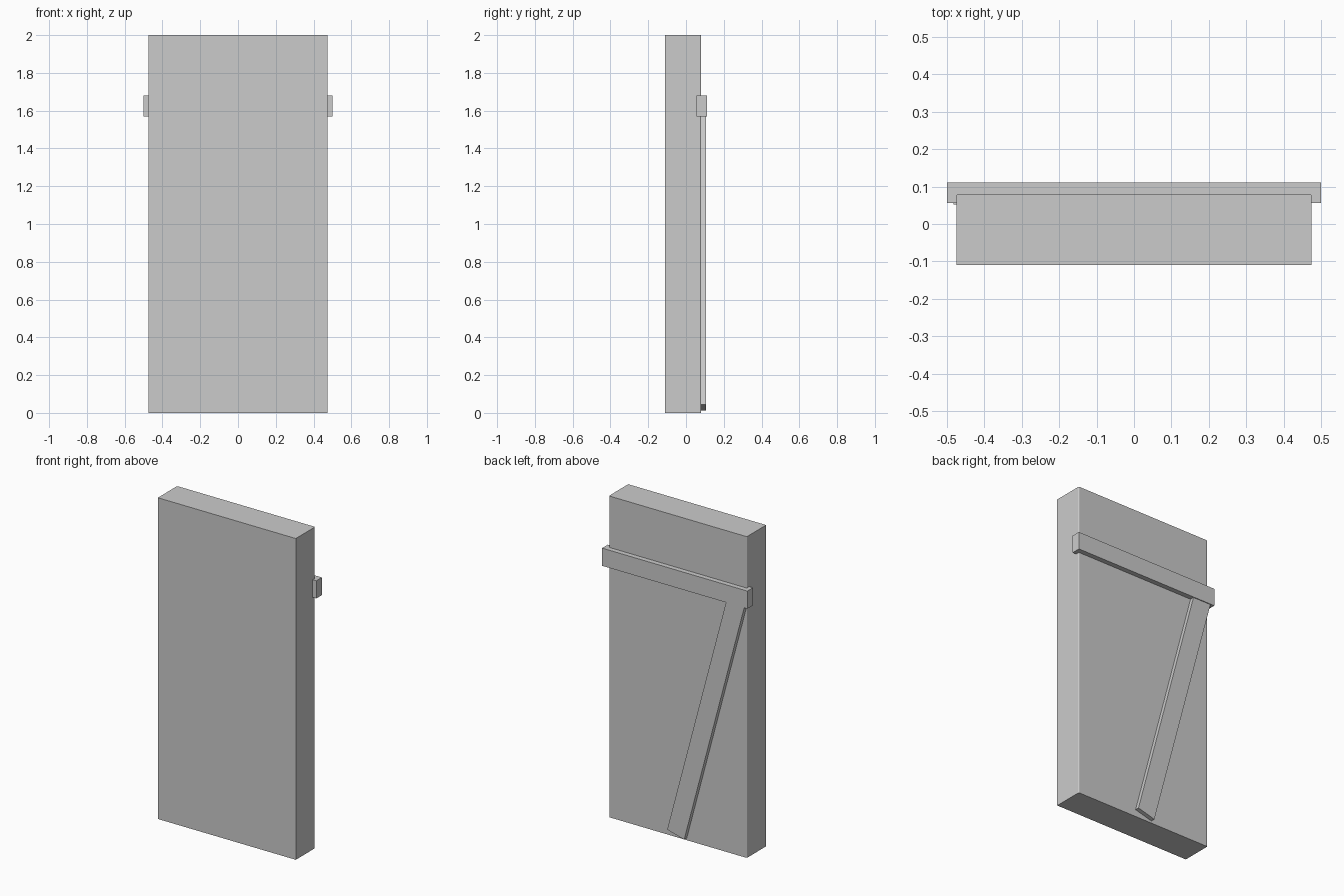
import bpy, bmesh, math
from mathutils import Matrix, Vector

if "Cube" in bpy.data.objects:
    bpy.data.objects.remove(bpy.data.objects["Cube"])

grey = bpy.data.materials.new("plain grey")
grey.diffuse_color = (0.6, 0.6, 0.6, 1)
grey.use_nodes = True
grey.node_tree.nodes["Principled BSDF"].inputs["Base Color"].default_value = grey.diffuse_color


def box(name, size, centre, tilt=0.0, round_edges=None):
    """Box of a given size, tilted about y, with optional rounded edges."""
    bm = bmesh.new()
    bmesh.ops.create_cube(bm, size=1.0, matrix=Matrix.Diagonal((*size, 1)))
    if round_edges:
        edges = [e for e in bm.edges if round_edges(e)]
        bmesh.ops.bevel(bm, geom=edges, offset=0.006, segments=3,
                        profile=0.5, affect='EDGES')
    bm.transform(Matrix.Translation(centre) @ Matrix.Rotation(tilt, 4, 'Y'))
    mesh = bpy.data.meshes.new(name)
    bm.to_mesh(mesh)
    bm.free()
    mesh.materials.append(grey)
    obj = bpy.data.objects.new(name, mesh)
    bpy.context.collection.objects.link(obj)
    return obj


def upright_back_edge(e):
    a, b = (v.co for v in e.verts)
    return a.y > 0 and b.y > 0 and abs(a.z - b.z) > 0.1


# Door slab, its upright back edges slightly rounded
box("door_panel", (0.95, 0.19, 2.0), (0, -0.015, 1.0),
    round_edges=upright_back_edge)

# Horizontal bar across the back
box("cross_bar", (1.0, 0.055, 0.11), (0, 0.0835, 1.625))

# Diagonal brace from the bottom middle up into one end of the bar
tilt = -math.radians(14.9)
length, width = 1.635, 0.121
foot = Vector((-0.003, 0.079, 0.029))
along = Vector((math.sin(tilt), 0, math.cos(tilt)))
box("diagonal_brace", (width, 0.054, length), foot + along * length / 2, tilt)
